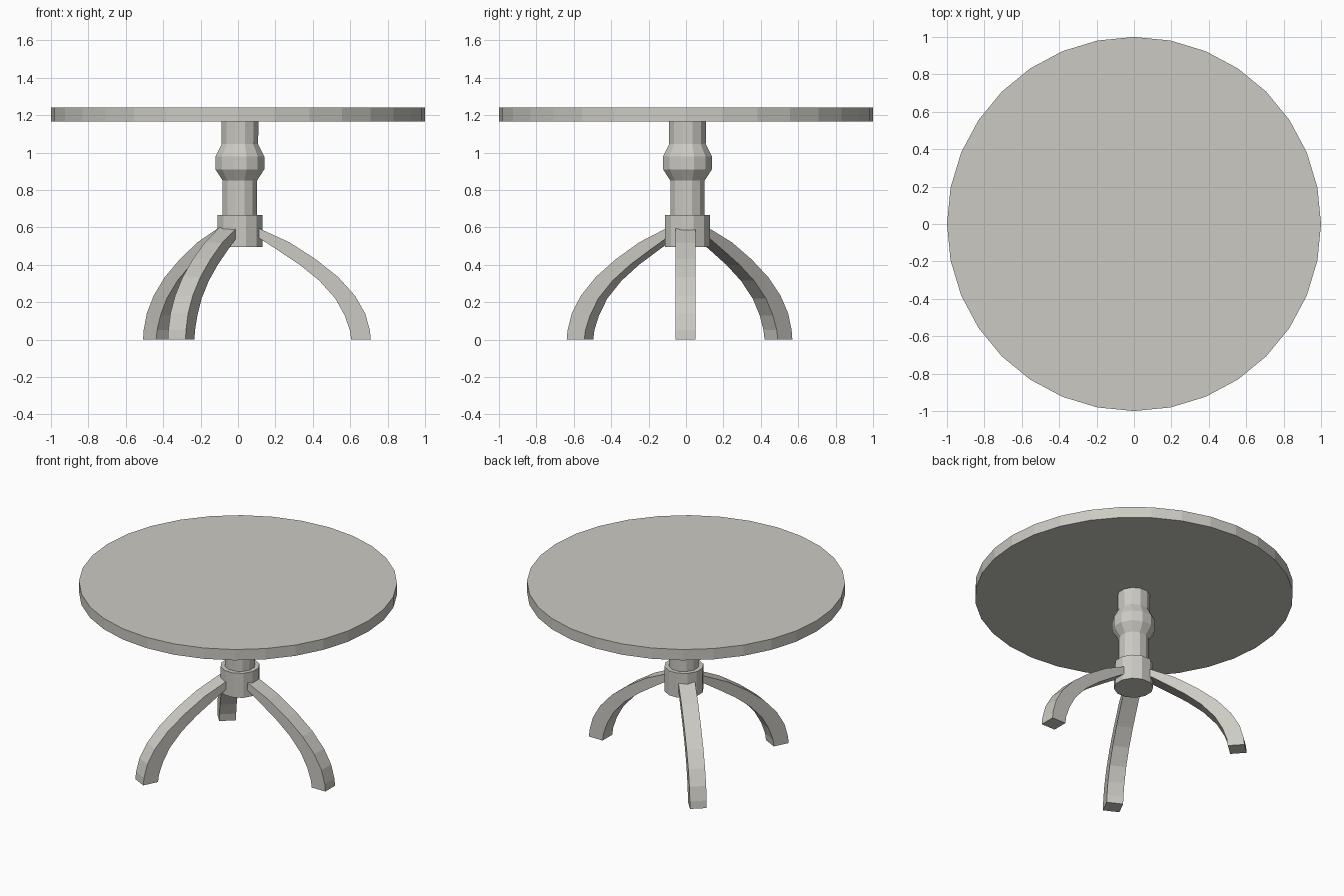
import bpy, bmesh, math
from mathutils import Vector

if "Cube" in bpy.data.objects:
    bpy.data.objects.remove(bpy.data.objects["Cube"])

mat = bpy.data.materials.new("warm light grey")
mat.diffuse_color = (0.60, 0.59, 0.545, 1)
mat.use_nodes = True
mat.node_tree.nodes["Principled BSDF"].inputs["Base Color"].default_value = mat.diffuse_color


def finish(name, bm):
    bmesh.ops.recalc_face_normals(bm, faces=bm.faces)
    me = bpy.data.meshes.new(name)
    bm.to_mesh(me)
    bm.free()
    me.materials.append(mat)
    ob = bpy.data.objects.new(name, me)
    bpy.context.collection.objects.link(ob)
    return ob


def lathe(name, profile, sides, centre=(0, 0), turn=0.0):
    """Stack rings of (radius, z) into a closed turned shape."""
    bm = bmesh.new()
    rings = []
    for r, z in profile:
        rings.append([bm.verts.new((
            centre[0] + r * math.cos(turn + math.tau * i / sides),
            centre[1] + r * math.sin(turn + math.tau * i / sides), z))
            for i in range(sides)])
    for a, b in zip(rings, rings[1:]):
        for i in range(sides):
            j = (i + 1) % sides
            bm.faces.new((a[i], a[j], b[j], b[i]))
    bm.faces.new(rings[0])
    bm.faces.new(rings[-1])
    return finish(name, bm)


# Curved leg outlines as (distance out, height)
OUTER = [(0.70, 0), (0.695, 0.05), (0.67, 0.14), (0.615, 0.235),
         (0.525, 0.335), (0.405, 0.43), (0.265, 0.52), (0.08, 0.605)]
INNER = [(0.595, 0), (0.588, 0.05), (0.56, 0.13), (0.51, 0.22),
         (0.425, 0.315), (0.32, 0.40), (0.20, 0.48), (0.08, 0.557)]


def leg(name, origin, degrees):
    a = math.radians(degrees)
    out = Vector((math.cos(a), math.sin(a), 0))
    side = Vector((-out.y, out.x, 0)) * 0.053
    base = Vector((origin[0], origin[1], 0))
    bm = bmesh.new()
    rings = []
    for (ro, zo), (ri, zi) in zip(OUTER, INNER):
        po = base + out * ro + Vector((0, 0, zo))
        pi = base + out * ri + Vector((0, 0, zi))
        rings.append([bm.verts.new(p) for p in (po - side, po + side, pi + side, pi - side)])
    for p, q in zip(rings, rings[1:]):
        for i in range(4):
            j = (i + 1) % 4
            bm.faces.new((p[i], p[j], q[j], q[i]))
    bm.faces.new(rings[0])
    bm.faces.new(rings[-1])
    return finish(name, bm)


# Round top
lathe("table_top", [(1.0, 1.165), (1.0, 1.24)], 32)

# Turned pedestal column with bulge, and the collar holding the legs
C = (0.01, 0.008)
T = math.radians(15)
lathe("column", [(0.095, 0.60), (0.095, 0.85), (0.135, 0.91), (0.135, 0.98),
                 (0.101, 1.045), (0.103, 1.17)], 12, C, T)
lathe("collar", [(0.124, 0.495), (0.124, 0.665)], 12, C, T)

# Three splayed legs
leg("right_leg", (0.01, -0.003), 0)
leg("front_leg", (-0.01, 0.01), 243)
leg("back_leg", (0.0, 0.013), 132)
